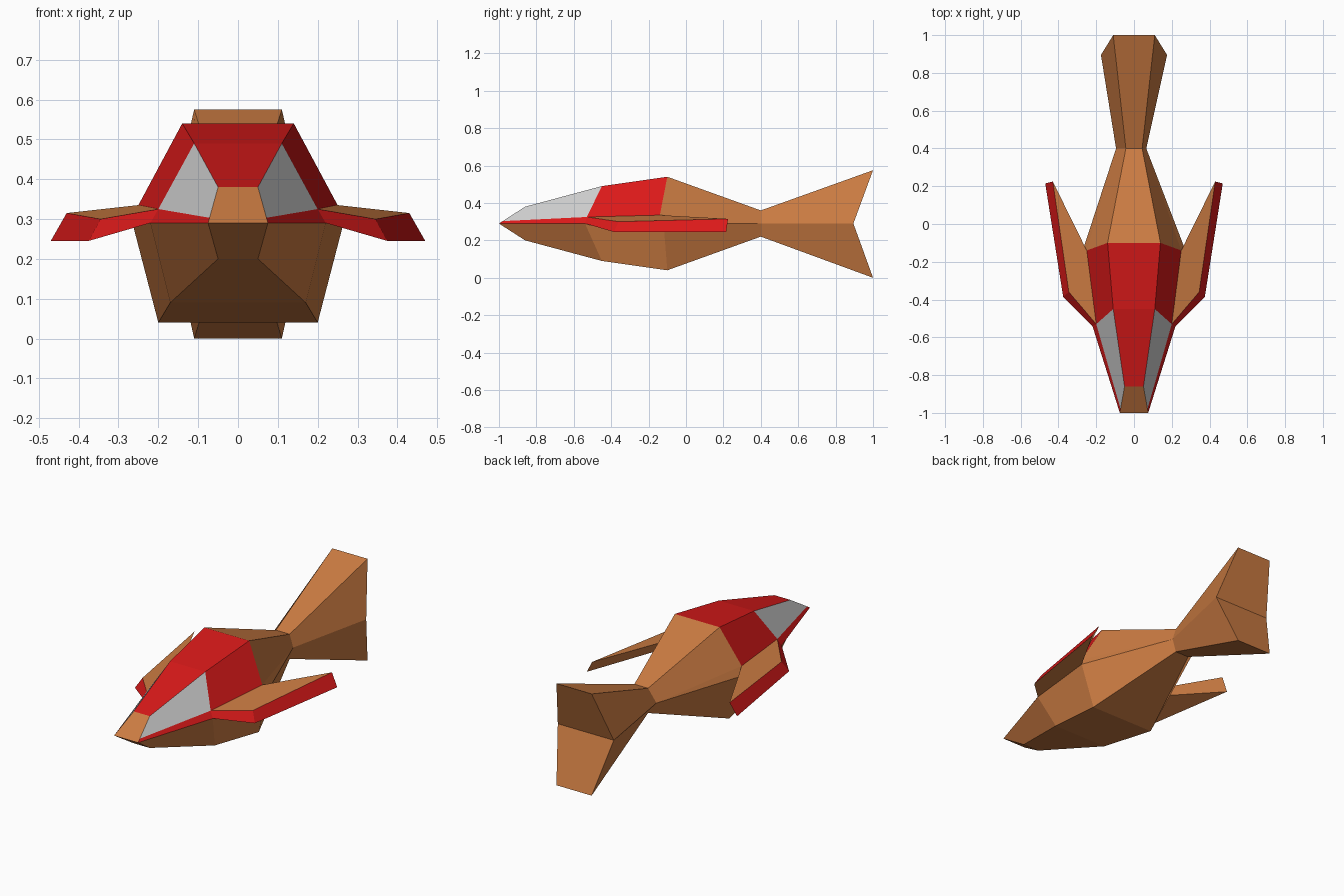
import bpy, bmesh

if "Cube" in bpy.data.objects:
    bpy.data.objects.remove(bpy.data.objects["Cube"])


def material(name, rgb):
    m = bpy.data.materials.new(name)
    m.diffuse_color = (*rgb, 1)
    m.use_nodes = True
    m.node_tree.nodes["Principled BSDF"].inputs["Base Color"].default_value = m.diffuse_color
    return m


BROWN = material("brown_paint", (0.6, 0.2, 0.055))
RED = material("red_paint", (0.7, 0.01, 0.01))


def build(name, faces, mats=(BROWN, RED)):
    """Make an object from (points, material index) faces, sharing corners."""
    bm = bmesh.new()
    verts = {}
    for pts, mat in faces:
        pts = list(dict.fromkeys(pts))      # collapsed corners become triangles
        if len(pts) < 3:
            continue
        for p in pts:
            if p not in verts:
                verts[p] = bm.verts.new(p)
        bm.faces.new([verts[p] for p in pts]).material_index = mat
    me = bpy.data.meshes.new(name)
    bm.to_mesh(me)
    bm.free()
    for m in mats:
        me.materials.append(m)
    ob = bpy.data.objects.new(name, me)
    bpy.context.collection.objects.link(ob)
    return ob


# Half cross-sections, front to back: roof, sill, belt, keel
NOSE = (0.075, -1, 0.29)
WAIST = (0.065, 0.4, 0.29)
FIN = (0.175, 0.895, 0.29)
SILL_F, SILL_R = (0.2, -0.53, 0.325), (0.25, -0.14, 0.335)
BELT_F, BELT_R = (0.22, -0.54, 0.29), (0.265, -0.12, 0.29)
halves = [
    (NOSE, NOSE, NOSE, NOSE),
    ((0.05, -0.86, 0.38), (0.071, -0.98, 0.303), NOSE, (0.05, -0.86, 0.2)),
    ((0.11, -0.45, 0.49), SILL_F, BELT_F, (0.17, -0.45, 0.09)),
    ((0.14, -0.1, 0.54), SILL_R, BELT_R, (0.2, -0.1, 0.04)),
    ((0.043, 0.4, 0.36), WAIST, WAIST, (0.043, 0.4, 0.22)),
    ((0.11, 1, 0.575), FIN, FIN, (0.11, 1, 0)),
]


def mirrored(p):
    if p == WAIST:                          # waist is wider on the left
        return (-0.095, p[1], p[2])
    return (-p[0], p[1], p[2])


rings = [list(h) + [mirrored(p) for p in reversed(h)] for h in halves]

# Hull panels between neighbouring sections; canopy panes kept apart
red_panels = {(1, 7), (2, 7), (2, 0), (2, 6), (1, 1), (1, 5)}
hull, panes = [], []
for s, (a, b) in enumerate(zip(rings, rings[1:])):
    for i in range(8):
        j = (i + 1) % 8
        pts = (a[i], a[j], b[j], b[i])
        if s == 1 and i in (0, 6):
            panes.append((pts, 0))
        else:
            hull.append((pts, int((s, i) in red_panels)))

# Notched rear face of the tail
t = rings[-1]
hull += [((t[0], t[2], t[5], t[7]), 0), ((t[2], t[3], t[4], t[5]), 0)]
build("hull", hull)
build("canopy_windows", panes, ())

# Swept wings: root front, tip front, tip rear, root rear
top = [SILL_F, (0.345, -0.36, 0.3), (0.43, 0.225, 0.315), SILL_R]
low = [BELT_F, (0.375, -0.385, 0.245), (0.47, 0.215, 0.245), BELT_R]
wing = [(top, 0), (low[::-1], 0)]
for i in range(4):
    j = (i + 1) % 4
    wing.append(((low[i], low[j], top[j], top[i]), int(i < 2)))
wings = build("wings", wing)
wings.modifiers.new("mirror", "MIRROR").use_mirror_merge = False
